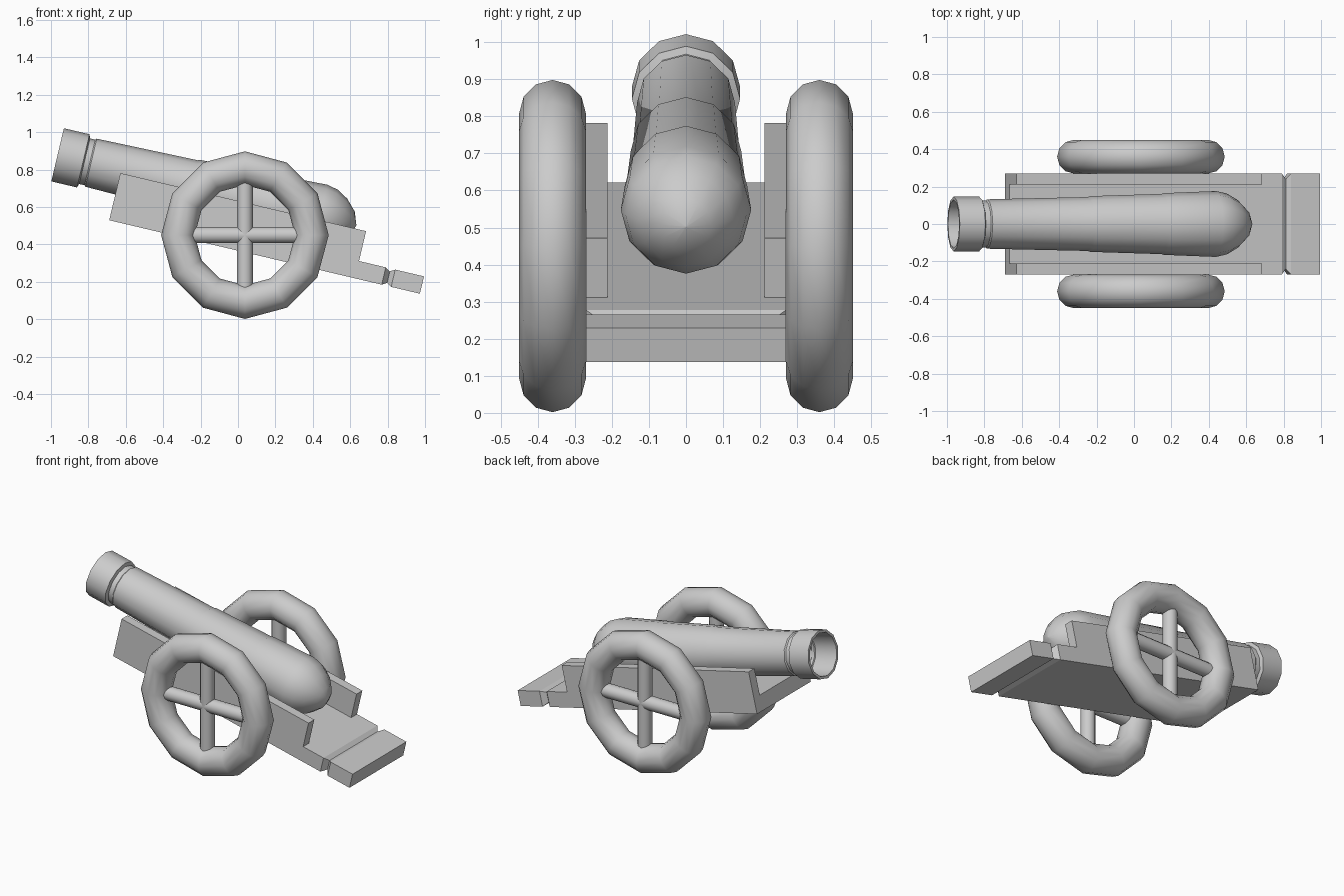
import bpy, bmesh, math
from mathutils import Matrix

cube = bpy.data.objects.get("Cube")
if cube:
    bpy.data.objects.remove(cube, do_unlink=True)

TILT = math.radians(13.3)   # barrel and carriage share one slope
WHEEL_X, WHEEL_Y, WHEEL_Z = 0.037, 0.36, 0.45

grey = bpy.data.materials.new("plain_grey")
grey.use_nodes = True
colour = (0.6, 0.6, 0.6, 1)
grey.diffuse_color = colour
grey.node_tree.nodes["Principled BSDF"].inputs["Base Color"].default_value = colour


def finish(name, bm, angle=40):
    """Turn a bmesh into a grey object with sharp edges kept."""
    bmesh.ops.remove_doubles(bm, verts=bm.verts, dist=1e-5)
    bmesh.ops.recalc_face_normals(bm, faces=bm.faces)
    mesh = bpy.data.meshes.new(name)
    bm.to_mesh(mesh)
    bm.free()
    mesh.materials.append(grey)
    obj = bpy.data.objects.new(name, mesh)
    bpy.context.collection.objects.link(obj)
    bpy.ops.object.select_all(action='DESELECT')
    obj.select_set(True)
    bpy.context.view_layer.objects.active = obj
    bpy.ops.object.shade_smooth_by_angle(angle=math.radians(angle))
    return obj


def loft(bm, rings, closed=False):
    """Skin a list of equal point rings; optionally join last to first."""
    rows = [[bm.verts.new(p) for p in ring] for ring in rings]
    pairs = list(zip(rows, rows[1:]))
    if closed:
        pairs.append((rows[-1], rows[0]))
    for a, b in pairs:
        for i in range(len(a)):
            j = (i + 1) % len(a)
            bm.faces.new((a[i], a[j], b[j], b[i]))
    return rows


def box_loft(name, sections):
    """Solid bar from sections (along, y_min, y_max, bottom, top)."""
    bm = bmesh.new()
    rows = loft(bm, [[(u, a, lo), (u, b, lo), (u, b, hi), (u, a, hi)]
                     for u, a, b, lo, hi in sections])
    bm.faces.new(rows[0])
    bm.faces.new(rows[-1])
    obj = finish(name, bm, 30)
    obj.rotation_euler.y = TILT
    return obj


# Barrel: profile of (along, radius) from bore floor, round the muzzle, to breech
profile = [(-0.80, 0.002), (-0.80, 0.12), (-1.141, 0.13), (-1.141, 0.146),
           (-1.0, 0.146), (-0.99, 0.118), (-0.97, 0.118), (-0.957, 0.132),
           (-0.405, 0.144), (-0.39, 0.149), (0.0, 0.161), (0.015, 0.165),
           (0.30, 0.176), (0.36, 0.163), (0.42, 0.128), (0.475, 0.07), (0.5, 0.002)]
AXIS = 0.634
bm = bmesh.new()
turns = [math.tau * i / 12 for i in range(12)]
rows = loft(bm, [[(u, r * math.sin(t), AXIS + r * math.cos(t)) for t in turns]
                 for u, r in profile])
bm.faces.new(rows[0])
bm.faces.new(rows[-1])
finish("barrel", bm).rotation_euler.y = TILT

# Carriage bed with a groove round its tail
bed = [(u, -w, w, 0.357 + d, 0.452 - d) for u, w, d in
       [(-0.792, 0.27, 0), (0.705, 0.27, 0), (0.731, 0.24, 0.016),
        (0.757, 0.27, 0), (0.915, 0.27, 0)]]
box_loft("carriage_bed", bed)

for side, s in (("left", 1), ("right", -1)):
    # The model faces -y, so its left is +y-independent here: front wheel is at -y
    label = "back" if s > 0 else "front"

    # Side wall of the carriage
    inner, outer = sorted((s * 0.212, s * 0.27))
    box_loft(label + "_side_wall", [(u, inner, outer, 0.44, 0.616) for u in (-0.792, 0.558)])

    # Wheel rim: twelve-sided ring with a twelve-sided section
    bm = bmesh.new()
    loft(bm, [[((0.358 + 0.09 * math.cos(t)) * math.sin(a), 0.09 * math.sin(t),
                (0.358 + 0.09 * math.cos(t)) * math.cos(a)) for t in turns]
              for a in turns], closed=True)
    finish(label + "_wheel_rim", bm).location = (WHEEL_X, s * WHEEL_Y, WHEEL_Z)

    # Two crossing spokes
    for part, turn in (("upright", 0), ("level", math.pi / 2)):
        bm = bmesh.new()
        bmesh.ops.create_cone(bm, cap_ends=True, segments=12, radius1=0.043,
                              radius2=0.043, depth=0.66,
                              matrix=Matrix.Rotation(turn, 4, 'Y'))
        finish(f"{label}_{part}_spoke", bm).location = (WHEEL_X, s * WHEEL_Y, WHEEL_Z)
